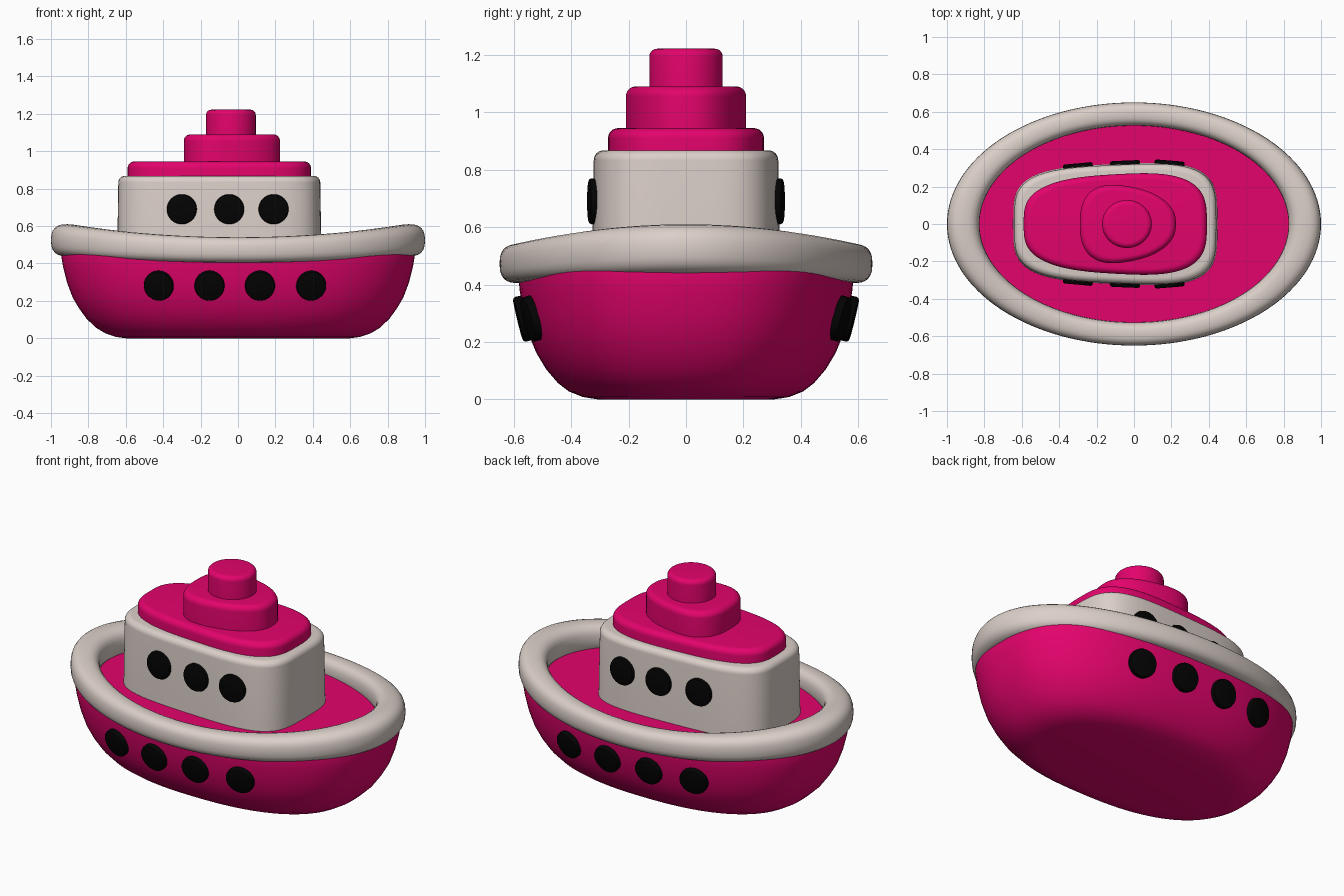
import bpy, bmesh, math
from mathutils import Vector, Matrix

if "Cube" in bpy.data.objects:
    bpy.data.objects.remove(bpy.data.objects["Cube"])


def material(name, rgb):
    m = bpy.data.materials.new(name)
    m.diffuse_color = (*rgb, 1)
    m.use_nodes = True
    m.node_tree.nodes["Principled BSDF"].inputs["Base Color"].default_value = m.diffuse_color
    return m


PINK = material("pink", (0.77, 0.001, 0.15))
CREAM = material("cream", (0.71, 0.625, 0.58))
BLACK = material("black", (0.001, 0.001, 0.001))


def loft(name, rings, mat, closed=False, matrix=None):
    """Skin a stack of equal rings; cap the ends, or join them when closed."""
    bm = bmesh.new()
    rows = [[bm.verts.new(p) for p in r] for r in rings]
    n = len(rows[0])
    pairs = list(zip(rows, rows[1:])) + ([(rows[-1], rows[0])] if closed else [])
    for a, b in pairs:
        for j in range(n):
            k = (j + 1) % n
            bm.faces.new((a[j], a[k], b[k], b[j]))
    if not closed:
        bm.faces.new(rows[0][::-1])
        bm.faces.new(rows[-1])
    bmesh.ops.recalc_face_normals(bm, faces=bm.faces)
    mesh = bpy.data.meshes.new(name)
    bm.to_mesh(mesh)
    bm.free()
    for p in mesh.polygons:
        p.use_smooth = True
    mesh.set_sharp_from_angle(angle=math.radians(40))
    mesh.materials.append(mat)
    ob = bpy.data.objects.new(name, mesh)
    if matrix:
        ob.matrix_world = matrix
    bpy.context.collection.objects.link(ob)
    return ob


def spow(v, e):
    return math.copysign(abs(v) ** e, v)


def outline(cx, a, b, z, n=2.0, taper=lambda u: 1, count=96):
    """Superellipse ring, its width changed along x by taper(u), u = -1..1."""
    ring = []
    for i in range(count):
        t = 2 * math.pi * i / count
        u = spow(math.cos(t), 2 / n)
        ring.append((cx + a * u, b * spow(math.sin(t), 2 / n) * taper(u), z))
    return ring


def block(name, mat, cx, a, b, z0, z1, r, n=2.0, taper=lambda u: 1, flare=0.0):
    """Upright block with a rounded top edge of radius r."""
    rings = [outline(cx, a + flare, b + flare, z0, n, taper)]
    for i in range(9):
        t = math.pi / 2 * i / 8
        d = r * (1 - math.cos(t))
        rings.append(outline(cx, a - d, b - d, z1 - r + r * math.sin(t), n, taper))
    return loft(name, rings, mat)


# Hull: outer shell, lip hidden under the rim, sunken deck
HULL_N = 2.4
HULL = [(0.60, 0.31, 0.0), (0.655, 0.36, 0.008), (0.71, 0.408, 0.027),
        (0.76, 0.447, 0.057), (0.81, 0.488, 0.105), (0.85, 0.521, 0.16),
        (0.885, 0.546, 0.22), (0.915, 0.567, 0.30), (0.935, 0.58, 0.38),
        (0.945, 0.585, 0.44), (0.94, 0.583, 0.475)]
rings = [outline(0, a, b, z, HULL_N) for a, b, z in HULL]
rings += [outline(0, 0.88, 0.56, 0.475), outline(0, 0.87, 0.55, 0.462)]
loft("hull", rings, PINK)

# Rim: soft square section swept round the hull, rising to both ends
sections = []
for i in range(128):
    t = 2 * math.pi * i / 128
    c, s = math.cos(t), math.sin(t)
    low, high = 0.405 + 0.033 * c * c, 0.54 + 0.07 * c * c
    ring = []
    for j in range(24):
        p = 2 * math.pi * j / 24
        w, h = spow(math.cos(p), 2 / 2.6), spow(math.sin(p), 2 / 2.6)
        ring.append(((0.913 + 0.087 * w) * c, (0.588 + 0.062 * w) * s,
                     (low + high) / 2 + (high - low) / 2 * h))
    sections.append(ring)
loft("rim", sections, CREAM, closed=True)


# Cabin and stacked roof tiers
def cabin_taper(u):
    return 1 - 0.15 * ((1 - u) / 2) ** 2


def roof_taper(u):
    return 1 - 0.2 * ((1 - u) / 2) ** 2


def tier_taper(u):
    return 1 - 0.35 * ((1 + u) / 2) ** 1.5


block("cabin", CREAM, -0.10, 0.54, 0.328, 0.45, 0.868, 0.035, 4, cabin_taper, 0.006)
block("roof", PINK, -0.10, 0.49, 0.28, 0.85, 0.945, 0.035, 3.3, roof_taper)
block("upper_tier", PINK, -0.033, 0.257, 0.23, 0.93, 1.09, 0.035, 2.6, tier_taper)
block("funnel", PINK, -0.038, 0.133, 0.128, 1.07, 1.222, 0.028)


# Round windows, set square to the surface below them
def hull_y(x, z):
    for (a0, b0, z0), (a1, b1, z1) in zip(HULL, HULL[1:]):
        if z0 <= z <= z1:
            f = (z - z0) / (z1 - z0)
            a, b = a0 + (a1 - a0) * f, b0 + (b1 - b0) * f
            return b * (1 - abs(x / a) ** HULL_N) ** (1 / HULL_N)


def cabin_y(x, z):
    u = (x + 0.10) / 0.54
    return 0.331 * (1 - u ** 4) ** 0.25 * cabin_taper(u)


def window(name, surf, x, z, side, out):
    e = 0.03
    dx = (surf(x + e, z) - surf(x - e, z)) / (2 * e)
    dz = (surf(x, z + e) - surf(x, z - e)) / (2 * e)
    normal = Vector((-dx, 1, -dz)).normalized()
    normal.y *= side
    pos = Vector((x, side * surf(x, z), z))
    rot = normal.to_track_quat('Z', 'Y').to_matrix().to_4x4()
    rings = [outline(0, r, r, h, count=40) for r, h in
             ((0.08, -0.035), (0.08, out - 0.01), (0.077, out - 0.003), (0.07, out))]
    loft(name, rings, BLACK, matrix=Matrix.Translation(pos) @ rot)


for side, label in ((-1, "front"), (1, "back")):
    for i, x in enumerate((-0.422, -0.152, 0.117, 0.39)):
        window(f"hull_porthole_{label}_{i + 1}", hull_y, x, 0.283, side, 0.026)
    for i, x in enumerate((-0.30, -0.047, 0.19)):
        window(f"cabin_window_{label}_{i + 1}", cabin_y, x, 0.69, side, 0.018)
